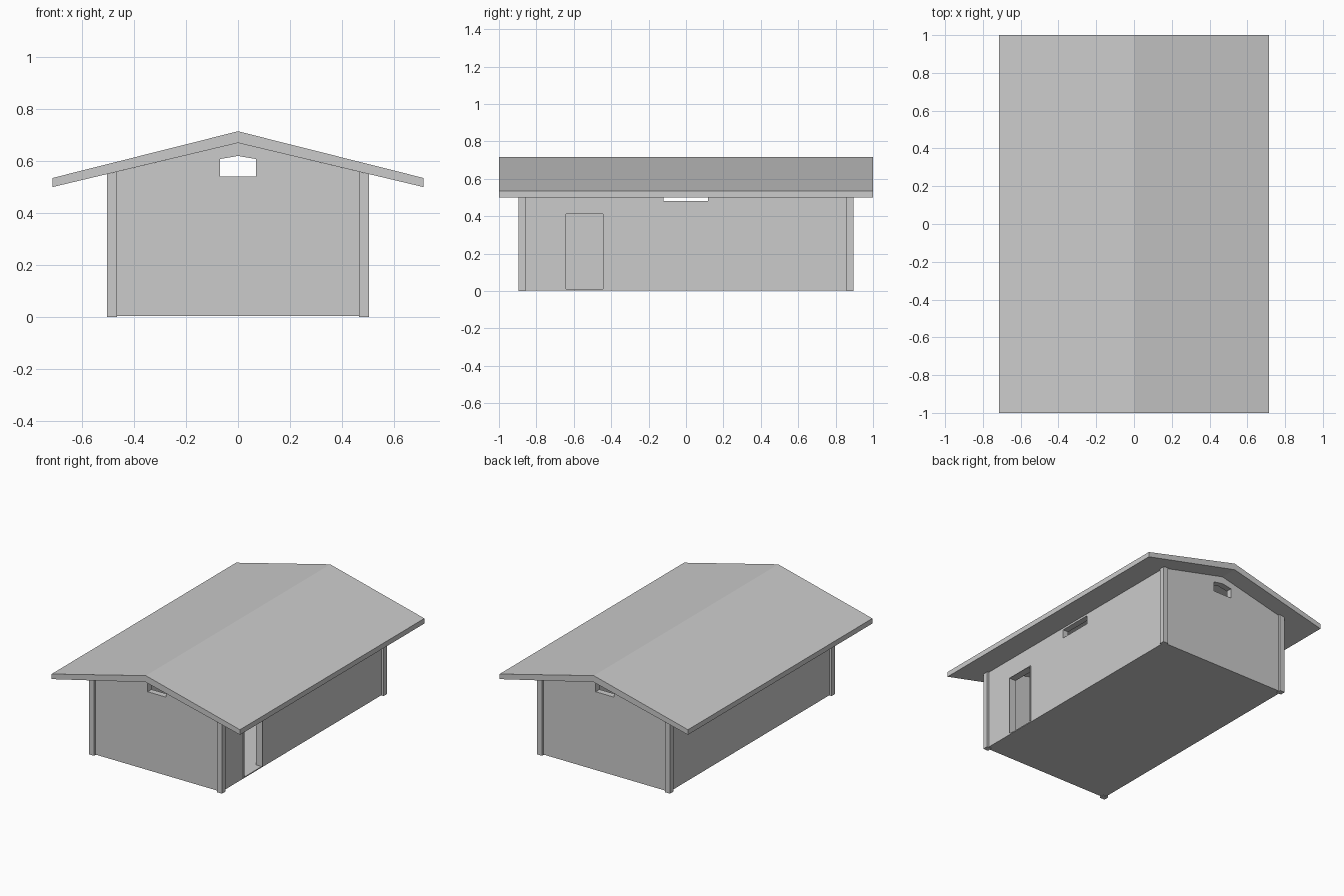
import bpy, bmesh

if "Cube" in bpy.data.objects:
    bpy.data.objects.remove(bpy.data.objects["Cube"])

W, L = 0.49, 0.88       # wall outer half sizes
T = 0.042               # wall thickness
FLOOR = 0.01


def under(x):
    """Height of the roof underside at x."""
    return 0.67 - 0.238 * abs(x)


def prism(name, profile, y0, y1):
    """Extrude an x/z profile from y0 to y1."""
    bm = bmesh.new()
    face = bm.faces.new([bm.verts.new((x, y0, z)) for x, z in profile])
    ext = bmesh.ops.extrude_face_region(bm, geom=[face])
    moved = [v for v in ext["geom"] if isinstance(v, bmesh.types.BMVert)]
    bmesh.ops.translate(bm, verts=moved, vec=(0, y1 - y0, 0))
    bmesh.ops.recalc_face_normals(bm, faces=bm.faces)
    me = bpy.data.meshes.new(name)
    bm.to_mesh(me)
    bm.free()
    ob = bpy.data.objects.new(name, me)
    bpy.context.collection.objects.link(ob)
    return ob


def box(name, x0, x1, y0, y1, z0, z1):
    return prism(name, [(x0, z0), (x1, z0), (x1, z1), (x0, z1)], y0, y1)


def cut(ob, cutter):
    mod = ob.modifiers.new("cut", 'BOOLEAN')
    mod.operation = 'DIFFERENCE'
    mod.solver = 'EXACT'
    mod.object = cutter
    bpy.context.view_layer.objects.active = ob
    bpy.ops.object.modifier_apply(modifier=mod.name)
    bpy.data.objects.remove(cutter)


def gable(w, z0, lift=0.0):
    return [(-w, z0), (w, z0), (w, under(w) + lift),
            (0, under(0) + lift), (-w, under(w) + lift)]


# Roof: shallow gable slab with overhanging eaves
prism("roof", [(-0.715, 0.50), (0, 0.67), (0.715, 0.50),
               (0.715, 0.535), (0, 0.715), (-0.715, 0.535)], -1, 1)

# Walls and floor: hollow gabled shell
walls = prism("walls", gable(W, 0.003), -L, L)
cut(walls, prism("room_cutter", gable(W - T, FLOOR, 0.05), -L + T, L - T))

# Vents through both gables and both long sides
cut(walls, prism("gable_vent_cutter", [(-0.07, 0.54), (0.07, 0.54), (0.07, 0.608),
                                       (0, 0.62), (-0.07, 0.608)], -1, 1))
cut(walls, box("side_vent_cutter", -0.6, 0.6, -0.12, 0.117, 0.48, 0.54))

# Doorway on the right side
D0, D1, DT, F = -0.645, -0.44, 0.415, 0.004
cut(walls, box("door_cutter", W - T - 0.02, 0.6, D0, D1, FLOOR, DT))

# Thin door frame standing slightly proud of the wall
X0, X1 = W - T, W + 0.008
box("door_jamb_front", X0, X1, D0, D0 + F, FLOOR, DT)
box("door_jamb_back", X0, X1, D1 - F, D1, FLOOR, DT)
box("door_head", X0, X1, D0 + F, D1 - F, DT - F, DT)

# Corner posts, tops cut to the roof slope
for sx, side in ((-1, "left"), (1, "right")):
    for sy, end in ((-1, "front"), (1, "back")):
        a, b = sx * 0.466, sx * 0.505
        prism(f"corner_post_{end}_{side}",
              [(a, 0), (b, 0), (b, under(b)), (a, under(a))],
              sy * 0.858, sy * 0.895)
